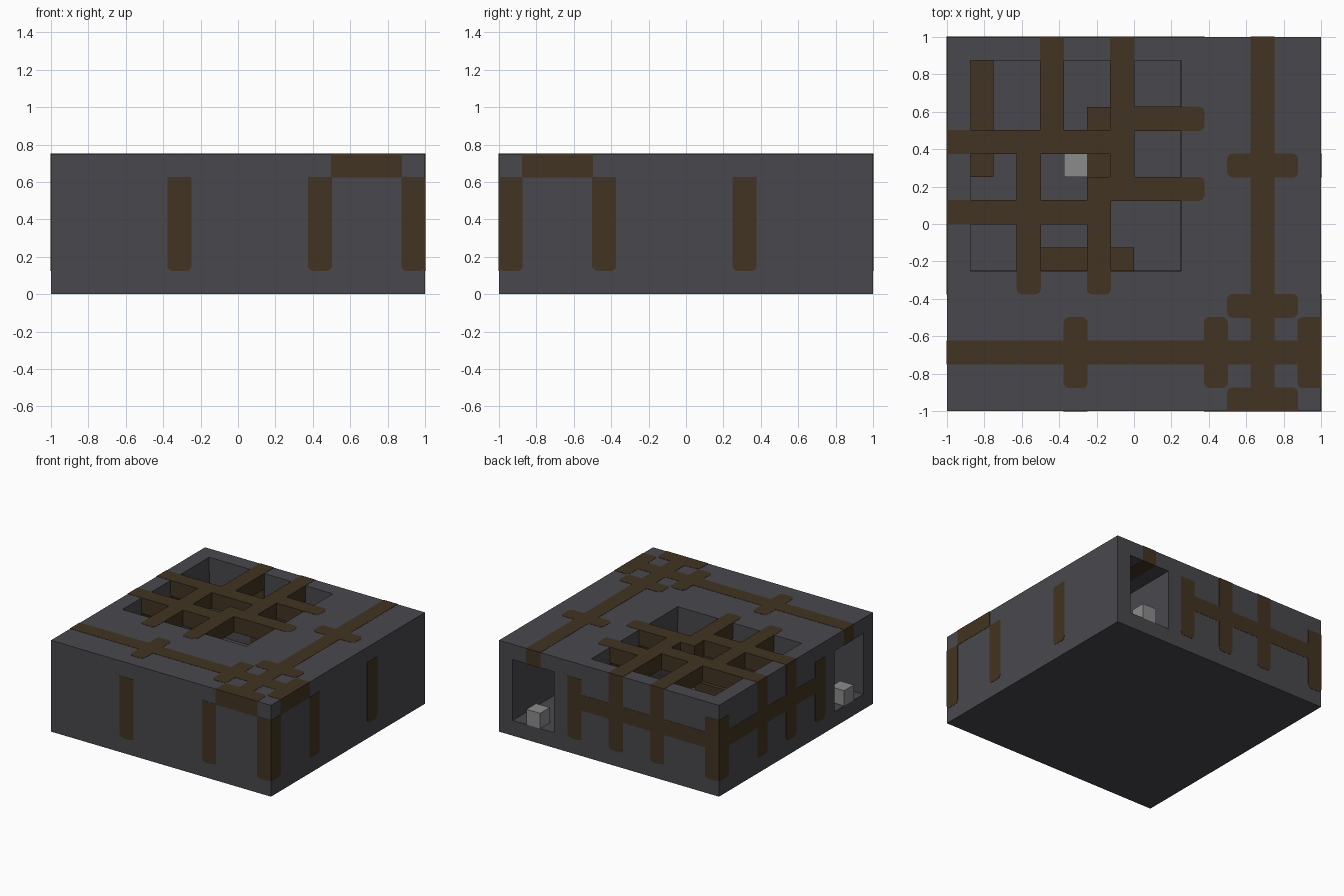
import bpy, bmesh
from mathutils import Vector

if "Cube" in bpy.data.objects:
    bpy.data.objects.remove(bpy.data.objects["Cube"], do_unlink=True)

U = 0.125      # one grid cell
PROUD = 0.002  # timbers stand this far out of the rock
ROUND = 0.03   # rounding of timber ends


def material(name, rgb):
    m = bpy.data.materials.new(name)
    m.use_nodes = True
    m.diffuse_color = (*rgb, 1)
    m.node_tree.nodes["Principled BSDF"].inputs["Base Color"].default_value = (*rgb, 1)
    return m


ROCK = material("dark rock", (0.066, 0.064, 0.073))
WOOD = material("brown timber", (0.053, 0.034, 0.015))
STONE = material("light stone", (0.26, 0.26, 0.26))


def place(x, y, z):
    return Vector((x * U - 1, y * U - 1, z * U))


def over_pit(v):
    return -0.88 < v.x < 0.26 and -0.26 < v.y < 0.88


def rounded(edge, axis):
    """Corner edges along the axis that should be rounded."""
    a, b = (v.co for v in edge.verts)
    d = a - b
    if abs(d[axis]) < 0.9 * d.length:
        return False
    if axis == 2:
        return max(abs(a.x), abs(a.y)) < 0.99 and not over_pit(a)
    return a.z < 0.2


def boxes(name, spans, mat, proud=0.0, axis=None):
    """One object made of boxes given as (x0, x1, y0, y1, z0, z1) in cells."""
    bm = bmesh.new()
    for x0, x1, y0, y1, z0, z1 in spans:
        lo, hi = place(x0, y0, z0), place(x1, y1, z1)
        verts = bmesh.ops.create_cube(bm, size=1)["verts"]
        for v in verts:
            for i in range(3):
                v.co[i] = hi[i] + proud if v.co[i] > 0 else lo[i] - proud
        if axis is not None:
            edges = {e for v in verts for e in v.link_edges if rounded(e, axis)}
            if edges:
                bmesh.ops.bevel(bm, geom=list(edges), offset=ROUND, segments=3,
                                profile=0.5, affect='EDGES')
    me = bpy.data.meshes.new(name)
    bm.to_mesh(me)
    bm.free()
    me.materials.append(mat)
    ob = bpy.data.objects.new(name, me)
    bpy.context.collection.objects.link(ob)
    return ob


# Rock block with two crossing tunnels and an open room
block = boxes("rock_block", [(0, 16, 0, 16, 0, 6)], ROCK)
cutters = [boxes("cutter", [s], ROCK) for s in (
    (-1, 15, 1, 4, 1, 5),
    (12, 15, 1, 17, 1, 5),
    (1, 10, 6, 15, 1, 7))]
for c in cutters:
    c.hide_render = True
    mod = block.modifiers.new("cut", 'BOOLEAN')
    mod.operation, mod.solver, mod.object = 'DIFFERENCE', 'EXACT', c
bpy.context.view_layer.update()
graph = bpy.context.evaluated_depsgraph_get()
cut_mesh = bpy.data.meshes.new_from_object(block.evaluated_get(graph))
block.modifiers.clear()
block.data = cut_mesh
for c in cutters:
    bpy.data.objects.remove(c, do_unlink=True)

# Tunnel frames: a lintel over the tunnel and a post in each wall
lintels, posts_x, posts_y = [], [], []
for x in (5, 11, 15):
    lintels.append((x, x + 1, 1, 4, 5, 6))
    posts_y += [(x, x + 1, y, y + 1, 1, 5) for y in (0, 4)]
for y in (10, 4, 0):
    lintels.append((12, 15, y, y + 1, 5, 6))
    posts_x += [(x, x + 1, y, y + 1, 1, 5) for x in (11, 15)]
boxes("tunnel_lintels", lintels, WOOD, PROUD, 2)
boxes("tunnel_posts_front_back", posts_y, WOOD, PROUD, 1)
boxes("tunnel_posts_sides", posts_x, WOOD, PROUD, 0)

# Ridge beams along the tunnel roofs
boxes("tunnel_ridge_beams", [(0, 16, 2, 3, 5, 6), (13, 14, 0, 16, 5, 6)], WOOD, PROUD, 2)

# Woven roof beams over the open room
along_x = [(11, 0, 8), (8, 0, 7), (9, 6, 11), (12, 7, 11)]
along_y = [(4, 11, 16), (7, 9, 16), (3, 5, 12), (6, 5, 10)]
boxes("room_beams_across", [(a, b, y, y + 1, 5, 6) for y, a, b in along_x], WOOD, PROUD, 2)
boxes("room_beams_lengthwise", [(x, x + 1, a, b, 5, 6) for x, a, b in along_y], WOOD, PROUD, 2)

# Posts in the four room walls
back_front = [(x, 15) for x in (0, 4, 7, 10)] + [(x, 5) for x in (3, 6, 10)]
sides = [(0, y) for y in (5, 8, 11, 15)] + [(10, y) for y in (9, 12)]
boxes("room_posts_front_back", [(x, x + 1, y, y + 1, 1, 5) for x, y in back_front], WOOD, PROUD, 1)
boxes("room_posts_sides", [(x, x + 1, y, y + 1, 1, 5) for x, y in sides], WOOD, PROUD, 0)

# Middle rails round the room walls
boxes("room_rails", [(0, 11, y, y + 1, 3, 4) for y in (5, 15)]
      + [(x, x + 1, 5, 16, 3, 4) for x in (0, 10)], WOOD, PROUD)

# Timbers lying on the room floor
boxes("floor_timbers", [(1, 2, 10, 15, 1, 2), (6, 7, 10, 13, 1, 2), (4, 8, 6, 7, 1, 2)], WOOD)

# Light stones in the room and the tunnel mouths
for name, x, y in (("room_stone", 5, 10), ("back_tunnel_stone", 13, 15), ("side_tunnel_stone", 0, 2)):
    boxes(name, [(x, x + 1, y, y + 1, 1, 2)], STONE)
